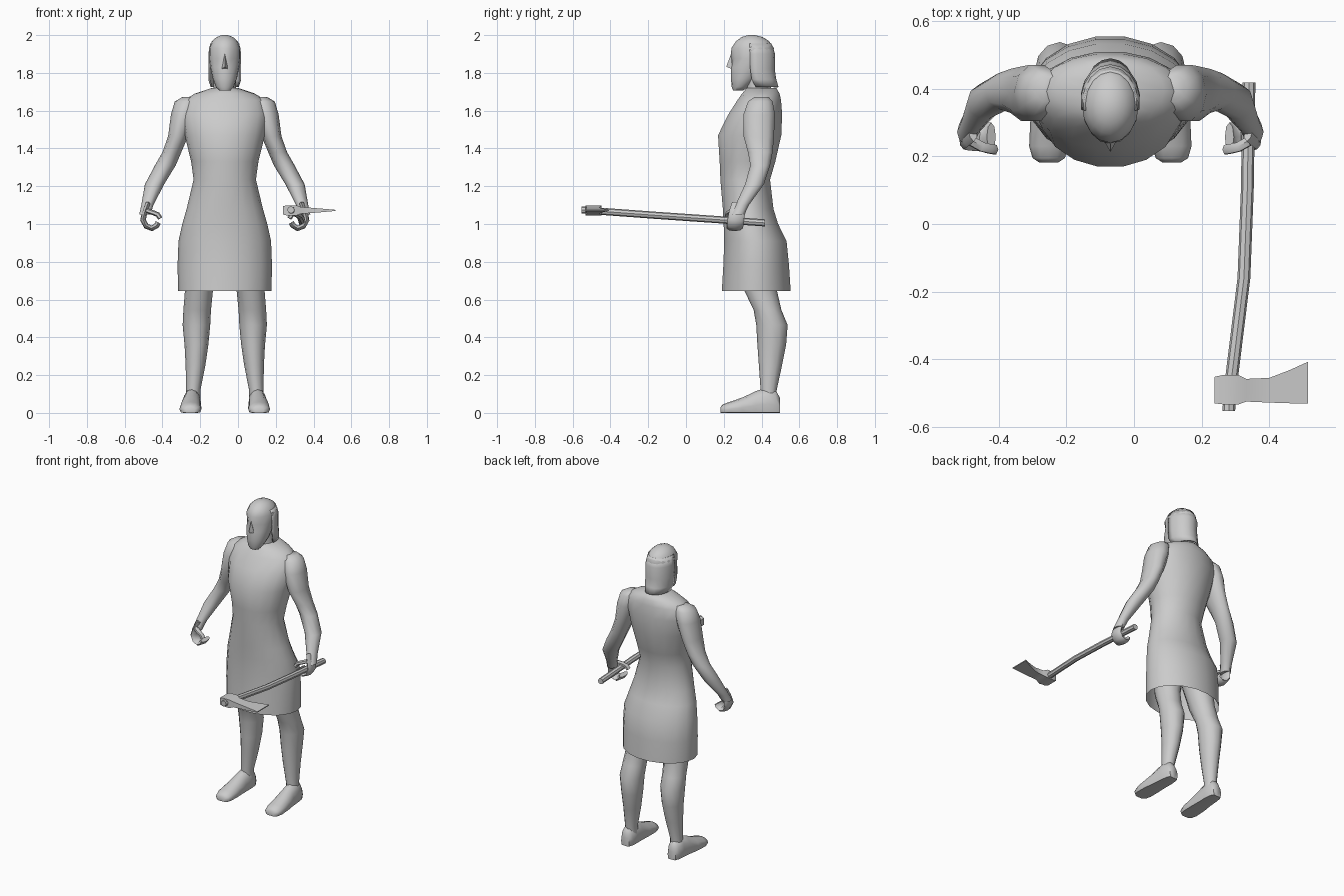
import bpy, bmesh, math
from mathutils import Vector

CX = -0.07  # body centre line

grey = bpy.data.materials.new("plain grey")
grey.diffuse_color = (0.6, 0.6, 0.6, 1)


def finish(name, bm, angle=50):
    bmesh.ops.recalc_face_normals(bm, faces=bm.faces[:])
    me = bpy.data.meshes.new(name)
    bm.to_mesh(me)
    bm.free()
    me.materials.append(grey)
    ob = bpy.data.objects.new(name, me)
    bpy.context.collection.objects.link(ob)
    bpy.ops.object.select_all(action='DESELECT')
    ob.select_set(True)
    bpy.context.view_layer.objects.active = ob
    bpy.ops.object.shade_smooth_by_angle(angle=math.radians(angle))
    return ob


def loft(rings, n=12, caps=(True, True), arc=None):
    """Skin elliptical rings (centre, half axis u, half axis v); arc gives an open strip."""
    bm = bmesh.new()
    rows = []
    for c, u, v in rings:
        row = []
        for i in range(n):
            a = math.tau * i / n
            if arc:
                a = math.radians(arc[0] + (arc[1] - arc[0]) * i / (n - 1))
            row.append(bm.verts.new(Vector(c) + Vector(u) * math.cos(a) + Vector(v) * math.sin(a)))
        rows.append(row)
    for r, q in zip(rows, rows[1:]):
        for i in range(n - 1 if arc else n):
            j = (i + 1) % n
            bm.faces.new((r[i], r[j], q[j], q[i]))
    for on, row in zip(caps, (rows[0], rows[-1])):
        if on and not arc:
            bm.faces.new(row)
    return bm


def upright(secs, side=1):
    """Horizontal rings from (z, offset from centre, rx, y front, y back)."""
    return [((CX + side * d, (a + b) / 2, z), (rx, 0, 0), (0, (b - a) / 2, 0))
            for z, d, rx, a, b in secs]


def tube(points, side, wide, thick):
    """Rings along a path in the xz plane, wide in y."""
    rings = []
    P = [Vector((CX + side * d, y, z)) for d, y, z in points]
    for i, p in enumerate(P):
        t = (P[min(i + 1, len(P) - 1)] - P[max(i - 1, 0)]).normalized()
        u = t.cross(Vector((0, 1, 0))).normalized()
        rings.append((p, u * thick, t.cross(u) * wide))
    return rings


# Tunic and torso, open at the hem
finish("tunic", loft(upright([
    (0.645, 0, .247, .187, .557), (0.78, 0, .25, .195, .548), (0.91, 0, .245, .2, .535),
    (1.0, 0, .225, .197, .49), (1.08, 0, .202, .193, .465), (1.235, 0, .165, .18, .447),
    (1.33, 0, .178, .176, .475), (1.47, 0, .212, .167, .507), (1.58, 0, .232, .222, .511),
    (1.655, 0, .215, .27, .505), (1.69, 0, .16, .295, .497), (1.72, 0, .07, .32, .48)]),
    n=18, caps=(False, True)), 60)

# Neck
finish("neck", loft(upright([(1.66, 0, .075, .31, .47), (1.72, 0, .06, .32, .45),
                             (1.8, 0, .058, .31, .44)])))

# Head with sunken eye sockets
head = loft(upright([
    (1.706, 0, .03, .25, .3), (1.725, 0, .047, .242, .33), (1.77, 0, .064, .238, .38),
    (1.83, 0, .077, .237, .43), (1.875, 0, .083, .238, .455), (1.93, 0, .084, .24, .466),
    (1.968, 0, .068, .265, .44), (1.99, 0, .043, .295, .405), (2.0, 0, .015, .33, .365)]), n=16)
for v in head.verts:
    if 1.86 < v.co.z < 1.89 and v.co.y < .3 and .02 < abs(v.co.x - CX) < .07:
        v.co.y += .014
finish("head", head, 60)

# Nose wedge
bm = bmesh.new()
top, tip, l, r, back = [bm.verts.new((CX + x, y, z)) for x, y, z in (
    (0, .238, 1.9), (0, .213, 1.832), (-.018, .245, 1.82), (.018, .245, 1.82), (0, .28, 1.85))]
for f in ((top, l, tip), (top, tip, r), (tip, l, r), (l, back, r), (top, back, l), (top, r, back)):
    bm.faces.new(f)
finish("nose", bm, 30)

# Shoulder-length hair around the back of the head
hair = finish("hair", loft(upright([
    (1.955, 0, .078, .26, .452), (1.9, 0, .088, .25, .472), (1.82, 0, .088, .255, .47),
    (1.765, 0, .088, .262, .478), (1.725, 0, .075, .29, .49)]), n=11, arc=(-12, 192)))
sol = hair.modifiers.new("thickness", 'SOLIDIFY')
sol.thickness = .008

for s, tag in ((-1, "right"), (1, "left")):
    # Arm from shoulder to wrist
    finish(tag + "_arm", loft(upright([
        (1.672, .185, .04, .36, .44), (1.648, .2, .065, .325, .462), (1.58, .217, .068, .3, .475),
        (1.465, .247, .053, .3, .47), (1.38, .28, .05, .325, .462), (1.31, .315, .055, .338, .448),
        (1.21, .372, .051, .31, .415), (1.1, .41, .032, .26, .335), (1.05, .423, .03, .235, .31)],
        s), n=10))
    # Curled hand and thumb
    finish(tag + "_hand", loft(tube([
        (.408, .285, 1.105), (.425, .27, 1.06), (.433, .263, 1.02), (.415, .26, .988),
        (.385, .258, .977), (.36, .257, .993), (.352, .257, 1.008)], s, .043, .015), n=8))
    finish(tag + "_thumb", loft(tube([
        (.41, .245, 1.07), (.38, .228, 1.06), (.355, .222, 1.05), (.342, .22, 1.03)],
        s, .016, .013), n=6))
    # Leg, joined to its twin under the tunic
    finish(tag + "_leg", loft(upright([
        (.96, .095, .1, .27, .47), (.8, .115, .095, .28, .475), (.645, .137, .074, .31, .482),
        (.545, .146, .073, .358, .505), (.465, .15, .073, .372, .538), (.36, .15, .063, .378, .53),
        (.25, .155, .052, .386, .508), (.12, .167, .038, .395, .48), (.05, .167, .038, .395, .48)],
        s), n=12))
    # Foot with a flattened sole
    foot = loft([((CX + s * d, y, h * .35), (rx, 0, 0), (0, 0, h * .65)) for y, d, rx, h in (
        (.497, .172, .03, .08), (.475, .172, .042, .12), (.43, .173, .048, .135),
        (.37, .176, .05, .115), (.3, .18, .057, .082), (.23, .182, .058, .058),
        (.195, .182, .048, .045), (.182, .182, .028, .03))], n=12)
    for v in foot.verts:
        v.co.z = max(v.co.z, 0) if v.co.z > -.001 else 0
    finish(tag + "_foot", foot)

# Axe handle, slightly bent
finish("axe_handle", loft([((x, y, z), (.019, 0, 0), (0, 0, .019)) for x, y, z in (
    (.34, .418, 1.006), (.335, .1, 1.028), (.325, -.16, 1.046), (.288, -.46, 1.068),
    (.28, -.553, 1.075))], n=8), 40)

# Axe head: thick socket tapering into a flared blade
bm = bmesh.new()
rows = []
for x, y0, y1, h in ((.238, -.53, -.452, .022), (.26, -.533, -.447, .027), (.31, -.533, -.447, .027),
                     (.332, -.525, -.458, .018), (.4, -.528, -.455, .013), (.46, -.53, -.432, .008),
                     (.515, -.531, -.407, .003)):
    rows.append([bm.verts.new((x, y, 1.072 + k * h)) for y, k in ((y0, -1), (y1, -1), (y1, 1), (y0, 1))])
for a, b in zip(rows, rows[1:]):
    for i in range(4):
        j = (i + 1) % 4
        bm.faces.new((a[i], a[j], b[j], b[i]))
bm.faces.new(rows[0])
bm.faces.new(rows[-1])
finish("axe_head", bm, 30)
